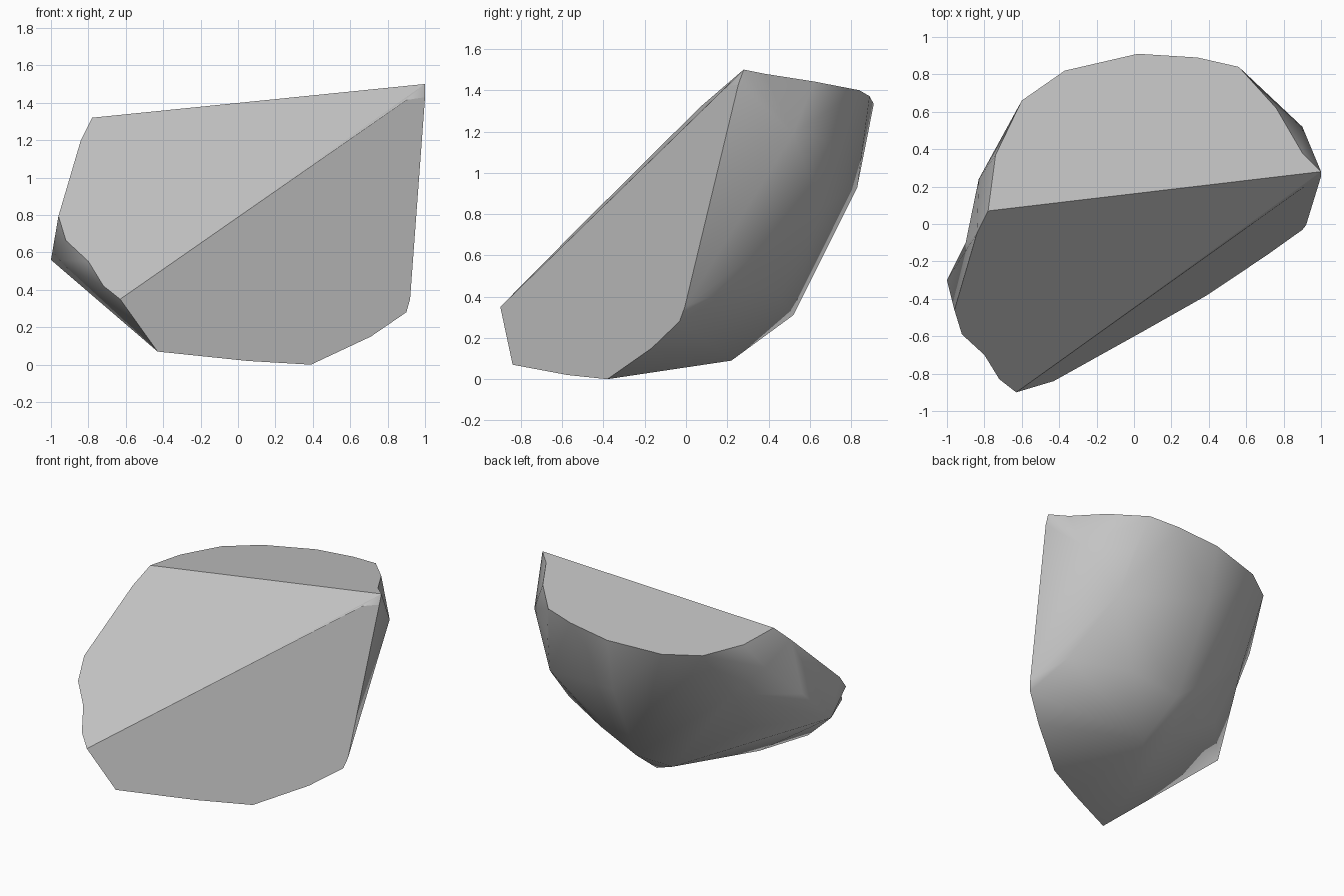
import bpy
import bmesh
import math
from mathutils import Vector

if "Cube" in bpy.data.objects:
    bpy.data.objects.remove(bpy.data.objects["Cube"], do_unlink=True)


# The three broken planes of the boulder
def top_plane(x, y):
    return (x, y, 0.112 * x - 0.091 * y + 1.414)


def slope_plane(x, y):
    return (x, y, -0.0165 * x + 0.997 * y + 1.237)


def front_plane(x, z):
    return (x, 0.577 * x + 0.198 * z - 0.606, z)


# Outline of each flat plane, given in two coordinates
top_outline = [(-.78, .07), (1, .28), (.76, .62), (.56, .84), (.34, .89),
               (.02, .91), (-.37, .82), (-.6, .66), (-.74, .37)]
slope_outline = [(-.63, -.9), (-.72, -.83), (-.92, -.59), (-.96, -.46),
                 (-.89, -.25), (-.84, -.05)]
front_outline = [(.9, 1.415), (1, 1.43), (.92, .35), (.9, .28), (.71, .15),
                 (.39, 0), (.05, .02), (-.43, .07)]

# Corners of the rounded back, sides and underside
rounded_corners = [
    (.9, .52, 1.19), (.63, .75, 1.15), (.68, .65, .83),     # left flank
    (.8, .25, .45), (.4, .45, .41),                         # lower left ridge
    (.03, .83, .93), (.05, .65, .6), (.05, .52, .31),       # back ridge
    (.09, .22, .09), (-.1, .3, .18), (-.3, -.44, .07),      # underside
    (-.65, .38, .9), (-.62, .12, .55),                      # right flank
    (-1, -.3, .56), (-.83, .24, 1.1),                       # right end
]

# Small hollows in the outline
hollows = [(-.9, -.1, .79), top_plane(.9, .38), slope_plane(-.8, -.7)]

points = [top_plane(*p) for p in top_outline]
points += [slope_plane(*p) for p in slope_outline]
points += [front_plane(*p) for p in front_outline]
points += rounded_corners


def merge_flat(bm):
    bmesh.ops.dissolve_limit(bm, angle_limit=math.radians(2),
                             verts=bm.verts[:], edges=bm.edges[:])


def dent(bm, point):
    """Split the edge nearest to the point and pull it onto the point."""
    point = Vector(point)

    def detour(edge):
        a, b = (v.co for v in edge.verts)
        return (point - a).length + (point - b).length - (a - b).length

    edge = min(bm.edges, key=detour)
    start = edge.verts[0]
    part = (point - start.co).length / edge.calc_length()
    corner = bmesh.utils.edge_split(edge, start, min(part, 0.9))[1]
    corner.co = point
    bmesh.ops.triangulate(bm, faces=corner.link_faces[:])


# Wrap the corners in one solid, then press in the hollows
bm = bmesh.new()
for point in points:
    bm.verts.new(point)
bmesh.ops.convex_hull(bm, input=bm.verts[:])
loose = [v for v in bm.verts if not v.link_faces]
bmesh.ops.delete(bm, geom=loose, context='VERTS')
merge_flat(bm)
for hollow in hollows:
    dent(bm, hollow)
merge_flat(bm)
bmesh.ops.recalc_face_normals(bm, faces=bm.faces[:])

# Smooth back with crisp edges around the three broken planes
for face in bm.faces:
    face.smooth = True
for edge in bm.edges:
    edge.smooth = edge.calc_face_angle(0) < math.radians(50)
broken = sorted(bm.faces, key=lambda f: f.calc_area())[-3:]
for face in broken:
    for edge in face.edges:
        edge.smooth = False

mesh = bpy.data.meshes.new("boulder")
bm.to_mesh(mesh)
bm.free()
boulder = bpy.data.objects.new("boulder", mesh)
bpy.context.collection.objects.link(boulder)

# Plain grey stone
stone = bpy.data.materials.new("grey_stone")
stone.use_nodes = True
colour = (0.55, 0.55, 0.55, 1)
stone.diffuse_color = colour
for node in stone.node_tree.nodes:
    if node.type == 'BSDF_PRINCIPLED':
        node.inputs["Base Color"].default_value = colour
mesh.materials.append(stone)
